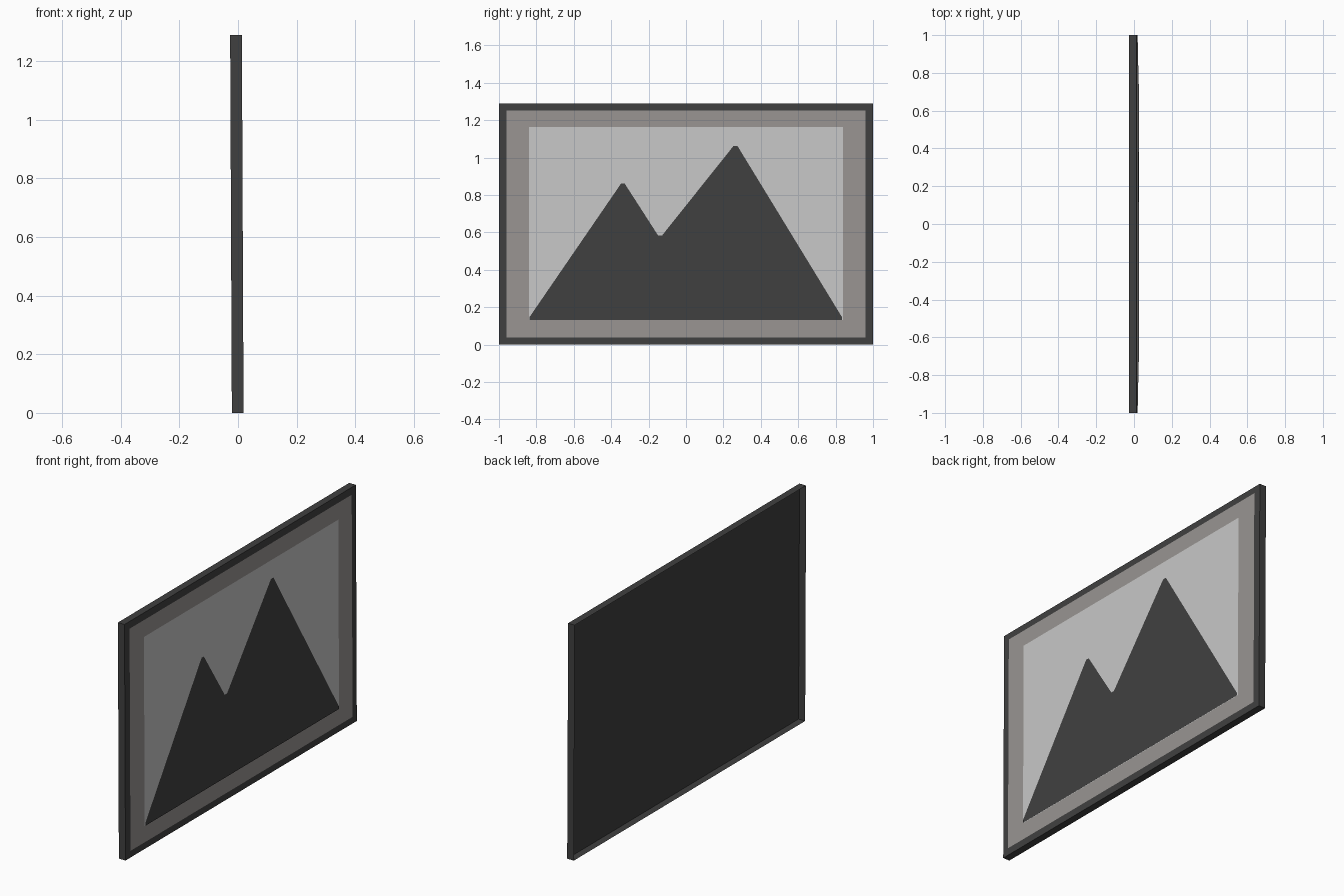
import bpy, bmesh

if "Cube" in bpy.data.objects:
    bpy.data.objects.remove(bpy.data.objects["Cube"])

LEAN = 0.0045          # backward lean per unit of height
FRONT = 0.0190         # frame front at z = 0
DEPTH = 0.040


def material(name, rgb):
    m = bpy.data.materials.new(name)
    m.diffuse_color = (*rgb, 1)
    m.use_nodes = True
    m.node_tree.nodes["Principled BSDF"].inputs["Base Color"].default_value = m.diffuse_color
    return m


dark = material("charcoal", (0.051, 0.051, 0.051))
grey = material("warm_grey", (0.319, 0.301, 0.287))
pale = material("pale_grey", (0.578, 0.578, 0.578))


def rect(half_width, low, high):
    return [(-half_width, low), (half_width, low), (half_width, high), (-half_width, high)]


def panel(name, outline, offset, mat, depth=0):
    """Flat leaning panel facing +x; depth adds side walls with an open back."""
    bm = bmesh.new()

    def ring(x):
        return [bm.verts.new((x - LEAN * z, y, z)) for y, z in outline]

    front = ring(FRONT + offset)
    bm.faces.new(front)
    if depth:
        back = ring(FRONT + offset - depth)
        for i in range(len(front)):
            j = (i + 1) % len(front)
            bm.faces.new((front[j], front[i], back[i], back[j]))
    mesh = bpy.data.meshes.new(name)
    bm.to_mesh(mesh)
    bm.free()
    mesh.materials.append(mat)
    bpy.context.collection.objects.link(bpy.data.objects.new(name, mesh))


# Open-backed frame shell
panel("frame", rect(1.0, 0, 1.29), 0, dark, DEPTH)
# Layered picture: mat, sky and twin peaks
panel("mat_border", rect(0.96, 0.038, 1.252), 0.0025, grey)
panel("sky", rect(0.84, 0.13, 1.162), 0.005, pale)
panel("mountains", [(-0.838, 0.13), (0.835, 0.13), (0.835, 0.145),
                    (0.275, 1.062), (0.254, 1.062),
                    (-0.128, 0.583), (-0.149, 0.583),
                    (-0.328, 0.861), (-0.347, 0.861), (-0.838, 0.145)],
      0.0075, dark)
